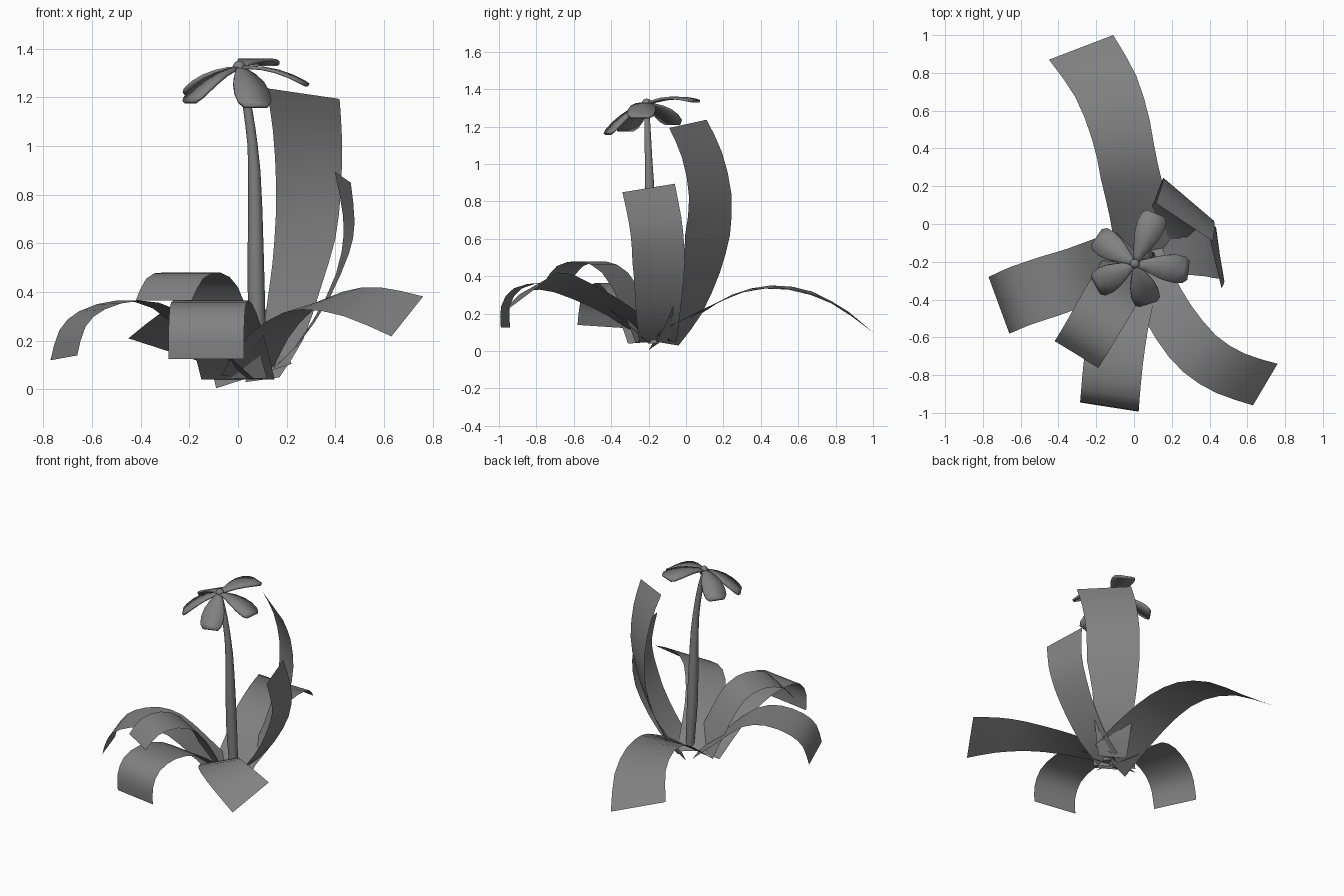
import bpy, math
from mathutils import Vector as V

if "Cube" in bpy.data.objects:
    bpy.data.objects.remove(bpy.data.objects["Cube"])

grey = bpy.data.materials.new("dark_grey")
grey.diffuse_color = (.22, .22, .22, 1)
grey.use_nodes = True
grey.node_tree.nodes["Principled BSDF"].inputs["Base Color"].default_value = grey.diffuse_color


def smooth_path(pts, n):
    """Catmull-Rom points through a short control path."""
    p = [V(q) for q in pts]
    p = [2 * p[0] - p[1]] + p + [2 * p[-1] - p[-2]]
    out = []
    for i in range(1, len(p) - 2):
        a, b, c, d = p[i - 1:i + 3]
        for k in range(n):
            t = k / n
            out.append(0.5 * (2 * b + (c - a) * t + (2 * a - 5 * b + 4 * c - d) * t ** 2
                              + (3 * b - a - 3 * c + d) * t ** 3))
    return out + [p[-2]]


def mesh_object(name, verts, faces):
    me = bpy.data.meshes.new(name)
    me.from_pydata(verts, [], faces)
    me.materials.append(grey)
    ob = bpy.data.objects.new(name, me)
    bpy.context.collection.objects.link(ob)
    bpy.context.view_layer.objects.active = ob
    bpy.ops.object.select_all(action='DESELECT')
    ob.select_set(True)
    bpy.ops.object.shade_smooth_by_angle(angle=math.radians(40))
    return ob


def ribbon(name, centres, sides):
    verts = [c + s * k for c, s in zip(centres, sides) for k in (-1, 0, 1)]
    faces = [(3 * i + j, 3 * i + j + 1, 3 * i + j + 4, 3 * i + j + 3)
             for i in range(len(centres) - 1) for j in (0, 1)]
    return mesh_object(name, verts, faces)


def leaf(name, path, root, mid, tip):
    """Strip whose half-width vector turns from root through mid to tip."""
    c = smooth_path(path, 2)
    r, m, e = V(root), V(mid), V(tip)
    sides = []
    for i in range(len(c)):
        t = 2 * i / (len(c) - 1)
        sides.append(r.lerp(m, t) if t < 1 else m.lerp(e, t - 1))
    ribbon(name, c, sides)


# Seven strap leaves
leaf("back_leaf", [(.065, -.17, .055), (.025, .07, .2), (-.025, .28, .31), (-.07, .5, .34),
                   (-.15, .73, .285), (-.28, .935, .155)],
     (.155, .03, .05), (.15, .04, 0), (.17, .065, -.055))
leaf("left_leaf", [(.02, -.17, .05), (-.15, -.22, .2), (-.3, -.28, .33), (-.45, -.33, .365),
                   (-.6, -.38, .325), (-.68, -.415, .25), (-.715, -.43, .13)],
     (.05, -.14, -.01), (.05, -.155, 0), (.055, -.15, .01))
leaf("front_left_leaf", [(.0, -.2, .045), (-.06, -.28, .25), (-.12, -.38, .42), (-.19, -.5, .48),
                         (-.26, -.62, .455), (-.305, -.69, .365)],
     (.12, -.07, 0), (.12, -.07, 0), (.115, -.07, 0))
leaf("front_leaf", [(0, -.18, .04), (-.04, -.36, .2), (-.08, -.54, .32), (-.11, -.74, .365),
                    (-.125, -.9, .335), (-.13, -.965, .24), (-.13, -.965, .125)],
     (.15, -.02, 0), (.155, -.02, 0), (.155, -.025, 0))
leaf("front_right_leaf", [(.03, -.15, .055), (.11, -.34, .2), (.21, -.52, .3), (.345, -.685, .365),
                          (.51, -.79, .36), (.695, -.85, .3)],
     (.1, .07, 0), (.09, .095, .025), (.065, .11, .082))
leaf("tall_leaf", [(.1, -.1, .04), (.18, .0, .2), (.235, .08, .42), (.275, .115, .62),
                   (.29, .13, .83), (.285, .085, 1.05), (.267, .01, 1.215)],
     (.07, -.06, .01), (.125, -.12, 0), (.15, -.1, -.022))
leaf("right_leaf", [(.1, -.15, .05), (.24, -.15, .18), (.37, -.145, .38), (.44, -.15, .56),
                    (.455, -.165, .7), (.43, -.2, .872)],
     (0, -.1, 0), (.01, -.14, 0), (.033, -.14, -.023))

# Tapered stem
path = smooth_path([(.09, -.17, .04), (.075, -.18, .4), (.067, -.195, .9), (.04, -.205, 1.15),
                    (.005, -.21, 1.32)], 3)
radii = [.026, .03, .033, .035, .033, .029, .025, .021, .02, .019, .017, .015, .012]
N = 10
verts = [p + V((math.cos(a), math.sin(a), 0)) * r for p, r in zip(path, radii)
         for a in [2 * math.pi * k / N for k in range(N)]]
faces = [(i * N + k, i * N + (k + 1) % N, (i + 1) * N + (k + 1) % N, (i + 1) * N + k)
         for i in range(len(path) - 1) for k in range(N)]
mesh_object("stem", verts, faces + [tuple(reversed(range(N)))])

# Five drooping petals around the flower centre
hub = V((.005, -.21, 1.32))
tips = [(.115, .055, 1.335), (.285, -.245, 1.25), (.075, -.42, 1.16),
        (-.2, -.325, 1.18), (-.195, -.07, 1.215)]
widths = [(0, .015), (.15, .026), (.35, .048), (.55, .066), (.75, .075), (.92, .07), (1, .05)]
for n, tip in enumerate(tips):
    d = V(tip) - hub
    side = V((-d.y, d.x, 0)).normalized()
    ob = ribbon("petal_%d" % (n + 1),
                [hub + d * t + V((0, 0, .1 * t * (1 - t))) for t, w in widths],
                [side * w for t, w in widths])
    sol = ob.modifiers.new("thickness", 'SOLIDIFY')
    sol.thickness = .014
    sol.offset = 0

# Flower centre
bpy.ops.mesh.primitive_uv_sphere_add(segments=12, ring_count=8, radius=.026,
                                     location=hub + V((0, 0, .004)))
bpy.context.object.name = "flower_centre"
bpy.context.object.data.materials.append(grey)
bpy.ops.object.shade_smooth_by_angle()
